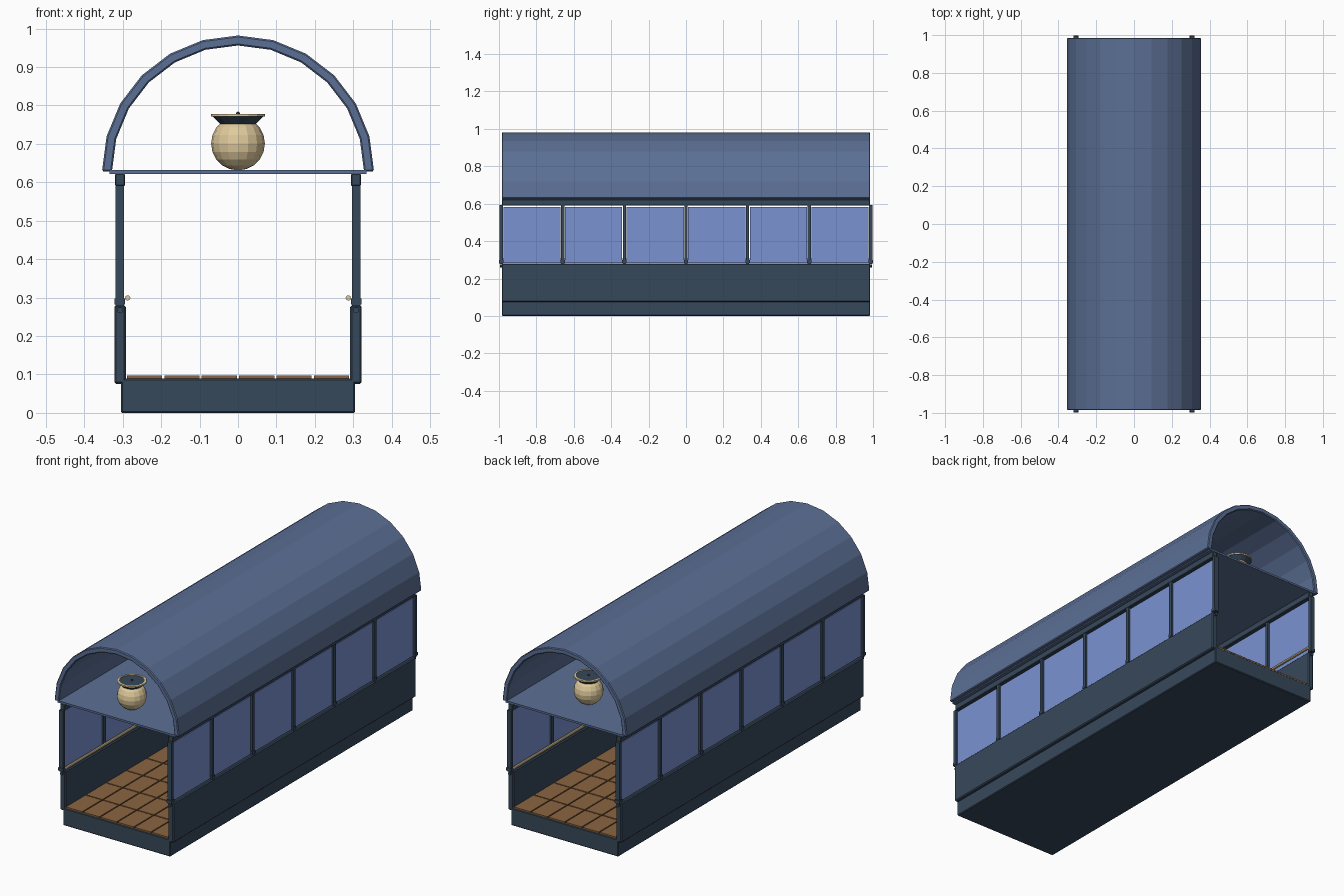
import bpy, bmesh, math
from mathutils import Matrix, Vector

if "Cube" in bpy.data.objects:
    bpy.data.objects.remove(bpy.data.objects["Cube"])


def material(name, r, g, b):
    m = bpy.data.materials.new(name)
    m.use_nodes = True
    m.diffuse_color = (r, g, b, 1)
    bsdf = m.node_tree.nodes["Principled BSDF"]
    bsdf.inputs["Base Color"].default_value = (r, g, b, 1)
    bsdf.inputs["Roughness"].default_value = 0.8
    return m


WALL = material("dark slate", 0.037, 0.065, 0.102)
ROOF = material("slate blue", 0.105, 0.16, 0.30)
GLASS = material("window blue", 0.195, 0.29, 0.64)
WOOD = material("floor brown", 0.26, 0.127, 0.053)
TAN = material("warm tan", 0.74, 0.59, 0.33)

HALF = 0.985    # half length of the body
BAYS = 6


def finish(name, bm, mat, bevel=0):
    bmesh.ops.recalc_face_normals(bm, faces=bm.faces)
    me = bpy.data.meshes.new(name)
    bm.to_mesh(me)
    bm.free()
    me.materials.append(mat)
    ob = bpy.data.objects.new(name, me)
    bpy.context.collection.objects.link(ob)
    if bevel:
        mod = ob.modifiers.new("Edge bevel", "BEVEL")
        mod.width = bevel
        mod.segments = 1
    return ob


def add_box(bm, x, y, z):
    """Box from (low, high) pairs on each axis."""
    centre = Vector([(a + b) / 2 for a, b in (x, y, z)])
    size = [b - a for a, b in (x, y, z)]
    bmesh.ops.create_cube(bm, size=1, matrix=Matrix.Translation(centre) @ Matrix.Diagonal((*size, 1)))


def box(name, x, y, z, mat, bevel=0):
    bm = bmesh.new()
    add_box(bm, x, y, z)
    return finish(name, bm, mat, bevel)


def rod(name, centre, radius, length, mat, sides=8):
    """Cylinder lying along y."""
    bm = bmesh.new()
    bmesh.ops.create_cone(bm, cap_ends=True, segments=sides, radius1=radius, radius2=radius, depth=length,
                          matrix=Matrix.Translation(centre) @ Matrix.Rotation(math.pi / 2, 4, "X"))
    return finish(name, bm, mat)


def lathe(name, profile, centre, mat, sides=16):
    """Spin (radius, height) points around a vertical axis."""
    bm = bmesh.new()
    verts = [bm.verts.new((r, 0, z)) for r, z in profile]
    edges = [bm.edges.new(pair) for pair in zip(verts, verts[1:])]
    bmesh.ops.spin(bm, geom=verts + edges, axis=(0, 0, 1), cent=(0, 0, 0),
                   angle=math.tau, steps=sides, use_duplicate=False)
    bmesh.ops.remove_doubles(bm, verts=bm.verts, dist=0.0001)
    bmesh.ops.translate(bm, verts=bm.verts, vec=centre)
    return finish(name, bm, mat)


# Base and tiled floor
box("base", (-0.305, 0.305), (-HALF, HALF), (0, 0.09), WALL, 0.004)
bm = bmesh.new()
columns, rows, gap = 6, 12, 0.003
tile_w, tile_l = 0.584 / columns, 2 * HALF / rows
for i in range(columns):
    for j in range(rows):
        x, y = -0.292 + i * tile_w, -HALF + j * tile_l
        add_box(bm, (x + gap, x + tile_w - gap), (y + gap, y + tile_l - gap), (0.088, 0.097))
finish("floor_tiles", bm, WOOD)

# Side walls, headers, windows, posts and handrails
step = 2 * 0.987 / BAYS
for side, s in (("left", 1), ("right", -1)):
    def span(a, b):
        return tuple(sorted((s * a, s * b)))

    box(side + "_wall", span(0.291, 0.322), (-HALF, HALF), (0.075, 0.28), WALL, 0.005)
    box(side + "_header", span(0.294, 0.32), (-HALF, HALF), (0.59, 0.623), WALL, 0.003)

    panes, posts = bmesh.new(), bmesh.new()
    for i in range(BAYS + 1):
        y = -0.987 + i * step
        add_box(posts, span(0.296, 0.319), (y - 0.009, y + 0.009), (0.278, 0.592))
        add_box(posts, span(0.294, 0.321), (y - 0.012, y + 0.012), (0.282, 0.298))
        if i < BAYS:
            add_box(panes, span(0.304, 0.311), (y + 0.012, y + step - 0.012), (0.284, 0.582))
    finish(side + "_posts", posts, WALL)
    finish(side + "_windows", panes, GLASS)

    rod(side + "_handrail", (s * 0.287, 0, 0.299), 0.007, 2 * HALF, TAN)
    for end, e in (("front", -1), ("back", 1)):
        rod(f"{side}_{end}_peg", (s * 0.307, e * 0.985, 0.267), 0.008, 0.02, WALL)

# Ceiling plate and barrel roof
box("ceiling", (-0.335, 0.335), (-HALF, HALF), (0.622, 0.632), ROOF)
bm = bmesh.new()
arc = [math.pi * i / 12 for i in range(13)]
outline = [(0.354, a) for a in arc] + [(0.328, a) for a in reversed(arc)]
section = bm.faces.new([bm.verts.new((r * math.cos(a), -HALF, 0.628 + r * math.sin(a))) for r, a in outline])
result = bmesh.ops.extrude_face_region(bm, geom=[section])
moved = [v for v in result["geom"] if isinstance(v, bmesh.types.BMVert)]
bmesh.ops.translate(bm, verts=moved, vec=(0, 2 * HALF, 0))
roof = finish("roof", bm, ROOF, 0.004)
roof.modifiers["Edge bevel"].limit_method = "ANGLE"

# Round lamps near both ends
globe = [(0.07 * math.sin(math.pi * i / 10), -0.07 * math.cos(math.pi * i / 10)) for i in range(11)]
for end, y in (("front", -0.86), ("back", 0.79)):
    at = (0, y, 0.701)
    lathe(end + "_lamp_globe", globe, at, TAN)
    lathe(end + "_lamp_cap", [(0, 0.045), (0.045, 0.05), (0.066, 0.07), (0.062, 0.075), (0, 0.075)], at, WALL)
    lathe(end + "_lamp_rim", [(0.06, 0.07), (0.07, 0.07), (0.07, 0.077), (0.06, 0.077), (0.06, 0.07)], at, TAN)
    lathe(end + "_lamp_knob", [(0, 0.074), (0.006, 0.074), (0.004, 0.081), (0, 0.083)], at, WALL, 8)
